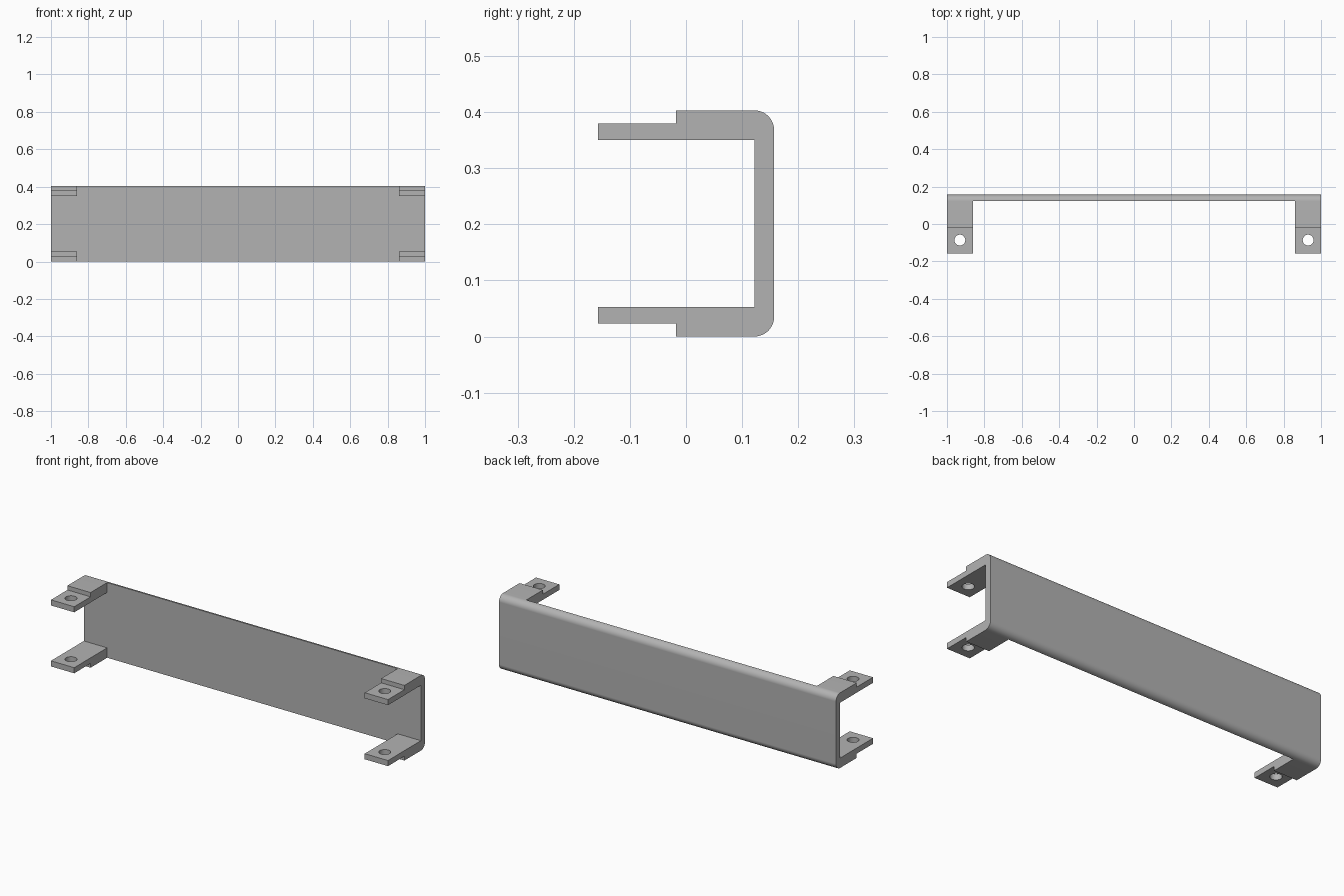
import bpy, bmesh, math

cube = bpy.data.objects.get("Cube")
if cube:
    bpy.data.objects.remove(cube, do_unlink=True)

HEIGHT, BACK, WALL, RADIUS = 0.403, 0.157, 0.122, 0.035
ARM_IN, ARM_THICK, TAB_LOW = 0.862, 0.053, 0.023
STEP_Y, FRONT_Y = -0.018, -0.157
HOLE_X, HOLE_Y, HOLE_R = 0.931, -0.086, 0.029

grey = bpy.data.materials.new("plain grey")
grey.use_nodes = True
colour = (0.45, 0.45, 0.45, 1)
grey.diffuse_color = colour
grey.node_tree.nodes["Principled BSDF"].inputs["Base Color"].default_value = colour


def fillet(z_centre, start):
    """Quarter-round points (y, z) on the back edge."""
    angles = [start + math.pi / 2 * i / 10 for i in range(11)]
    return [(BACK - RADIUS + RADIUS * math.cos(a), z_centre + RADIUS * math.sin(a))
            for a in angles]


def pull_forward(bm, wanted, y):
    """Extrude the chosen front faces to depth y."""
    faces = [f for f in bm.faces if wanted(f)]
    new = bmesh.ops.extrude_face_region(bm, geom=faces)["geom"]
    for f in faces:
        if f.is_valid:
            bm.faces.remove(f)
    for v in new:
        if isinstance(v, bmesh.types.BMVert):
            v.co.y = y


def faces_front(f, y):
    return all(abs(v.co.y - y) < 1e-5 for v in f.verts)


# Back plate: rounded section carried along x, split where the arms begin
section = fillet(RADIUS, -math.pi / 2) + fillet(HEIGHT - RADIUS, 0)
section += [(WALL, z) for z in (HEIGHT - TAB_LOW, HEIGHT - ARM_THICK, ARM_THICK, TAB_LOW)]
bm = bmesh.new()
rings = [[bm.verts.new((x, y, z)) for y, z in section] for x in (-1, -ARM_IN, ARM_IN, 1)]
for a, b in zip(rings, rings[1:]):
    for i in range(len(section)):
        j = (i + 1) % len(section)
        bm.faces.new((a[i], a[j], b[j], b[i]))
bm.faces.new(rings[0])
bm.faces.new(rings[-1])
bmesh.ops.recalc_face_normals(bm, faces=bm.faces[:])


# Four arms at the corners, then thinner tabs on their inner halves
def is_arm(f):
    c = f.calc_center_median()
    return (faces_front(f, WALL) and abs(c.x) > ARM_IN
            and abs(c.z - HEIGHT / 2) > HEIGHT / 2 - ARM_THICK)


def is_tab(f):
    c = f.calc_center_median()
    return faces_front(f, STEP_Y) and abs(c.z - HEIGHT / 2) < HEIGHT / 2 - TAB_LOW


pull_forward(bm, is_arm, STEP_Y)
pull_forward(bm, is_tab, FRONT_Y)
bmesh.ops.recalc_face_normals(bm, faces=bm.faces[:])
bmesh.ops.dissolve_limit(bm, angle_limit=0.01, verts=bm.verts[:], edges=bm.edges[:])

mesh = bpy.data.meshes.new("bracket")
bm.to_mesh(mesh)
bm.free()
mesh.materials.append(grey)
bracket = bpy.data.objects.new("bracket", mesh)
bpy.context.collection.objects.link(bracket)

# Screw holes through the upper and lower tabs
for x in (-HOLE_X, HOLE_X):
    bpy.ops.mesh.primitive_cylinder_add(vertices=32, radius=HOLE_R, depth=1,
                                        location=(x, HOLE_Y, HEIGHT / 2))
    drill = bpy.context.object
    drill.name = "hole_cutter"
    drill.hide_render = True
    drill.data.materials.append(grey)
    cut = bracket.modifiers.new("hole", 'BOOLEAN')
    cut.operation = 'DIFFERENCE'
    cut.solver = 'EXACT'
    cut.object = drill
    bpy.context.view_layer.objects.active = bracket
    bpy.ops.object.modifier_apply(modifier=cut.name)
    bpy.data.objects.remove(drill, do_unlink=True)

# Smooth the rounded edges and holes, keep corners sharp
bpy.ops.object.select_all(action='DESELECT')
bracket.select_set(True)
bpy.context.view_layer.objects.active = bracket
bpy.ops.object.shade_smooth_by_angle(angle=math.radians(30))
weighted = bracket.modifiers.new("even shading", 'WEIGHTED_NORMAL')
weighted.keep_sharp = True
